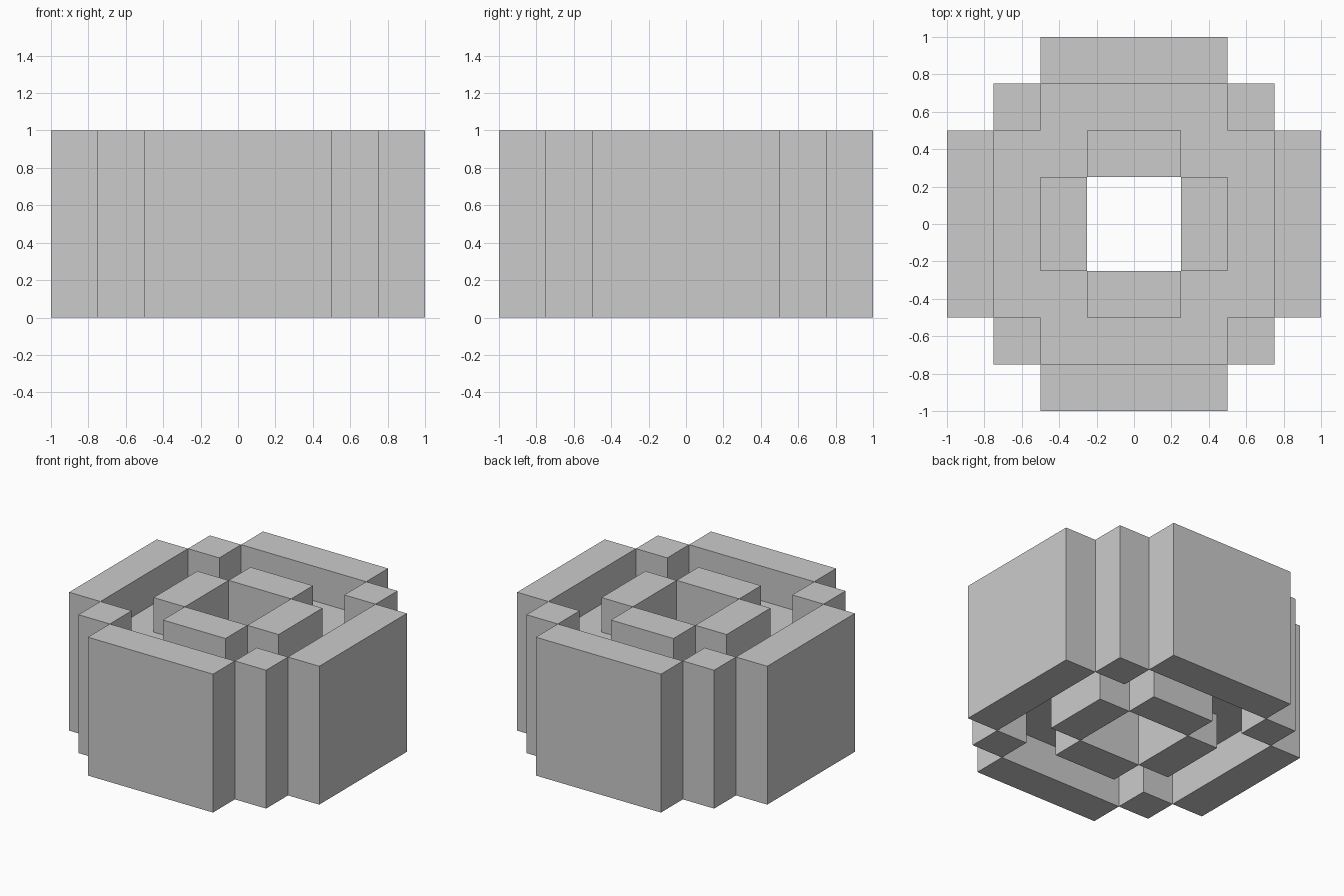
import bpy, bmesh
from mathutils import Matrix, Vector
from math import pi

if "Cube" in bpy.data.objects:
    bpy.data.objects.remove(bpy.data.objects["Cube"])


def quad_boxes(name, x, y, z):
    """One box repeated four times around the z axis, as a single object."""
    bm = bmesh.new()
    lo, hi = Vector((x[0], y[0], z[0])), Vector((x[1], y[1], z[1]))
    base = Matrix.Translation((lo + hi) / 2) @ Matrix.Diagonal((*(hi - lo), 1))
    for i in range(4):
        bmesh.ops.create_cube(bm, size=1, matrix=Matrix.Rotation(i * pi / 2, 4, 'Z') @ base)
    me = bpy.data.meshes.new(name)
    bm.to_mesh(me)
    bm.free()
    ob = bpy.data.objects.new(name, me)
    bpy.context.collection.objects.link(ob)
    return ob


def plus_outline(a, b):
    """Plus-shaped outline: arms reach a, arm half width b."""
    pts = []
    for i in range(4):
        rot = Matrix.Rotation(i * pi / 2, 3, 'Z')
        pts += [rot @ Vector(p) for p in ((a, -b, 0), (a, b, 0), (b, b, 0))]
    return pts


# Full-height outer walls, corner posts and inner collar
quad_boxes("outer_walls", (0.75, 1), (-0.5, 0.5), (0, 1))
quad_boxes("corner_posts", (0.5, 0.75), (0.5, 0.75), (0, 1))
quad_boxes("inner_collar", (0.25, 0.5), (-0.25, 0.25), (0, 1))

# Recessed web joining the rings, sunk 0.25 from top and bottom
cu = bpy.data.curves.new("web", 'CURVE')
cu.dimensions = '2D'
cu.fill_mode = 'BOTH'
cu.extrude = 0.25
for a, b in ((0.75, 0.5), (0.5, 0.25)):
    pts = plus_outline(a, b)
    sp = cu.splines.new('POLY')
    sp.points.add(len(pts) - 1)
    for p, co in zip(sp.points, pts):
        p.co = (*co, 1)
    sp.use_cyclic_u = True
web = bpy.data.objects.new("recessed_web", cu)
web.location.z = 0.5
bpy.context.collection.objects.link(web)
bpy.context.view_layer.objects.active = web
web.select_set(True)
bpy.ops.object.convert(target='MESH')
